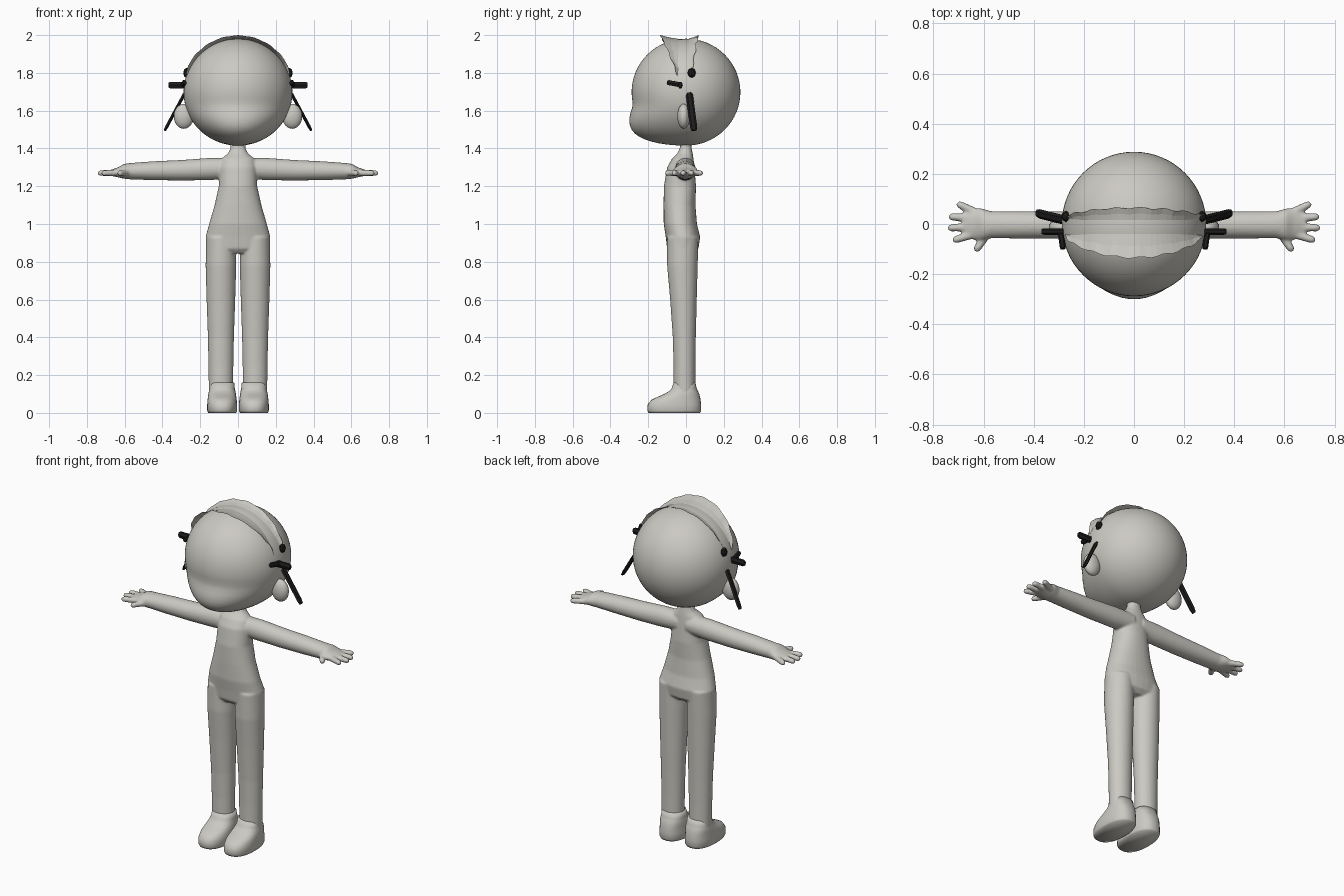
import bpy, bmesh, math
from mathutils import Vector

if "Cube" in bpy.data.objects:
    bpy.data.objects.remove(bpy.data.objects["Cube"])


def material(name, rgb):
    m = bpy.data.materials.new(name)
    m.diffuse_color = (*rgb, 1)
    m.use_nodes = True
    m.node_tree.nodes["Principled BSDF"].inputs["Base Color"].default_value = m.diffuse_color
    return m


SKIN = material("warm grey", (0.60, 0.585, 0.54))
BLACK = material("ribbon black", (0.012, 0.012, 0.012))


def make(name, bm, mat, smooth=True, mirror=False):
    bmesh.ops.recalc_face_normals(bm, faces=bm.faces)
    me = bpy.data.meshes.new(name)
    bm.to_mesh(me)
    bm.free()
    me.materials.append(mat)
    ob = bpy.data.objects.new(name, me)
    bpy.context.collection.objects.link(ob)
    for p in me.polygons:
        p.use_smooth = smooth
    if mirror:
        ob.modifiers.new("mirror", 'MIRROR')
    return ob


def ring(c, u, v, n=24, power=2.0):
    """Closed superellipse section around c, spanned by u and v."""
    c, u, v = Vector(c), Vector(u), Vector(v)
    pts = []
    for i in range(n):
        a = 2 * math.pi * i / n
        f = [math.copysign(abs(w) ** (2 / power), w) for w in (math.cos(a), math.sin(a))]
        pts.append(c + u * f[0] + v * f[1])
    return pts


def loft(bm, rings):
    rows = [[bm.verts.new(p) for p in r] for r in rings]
    n = len(rows[0])
    for a, b in zip(rows, rows[1:]):
        for i in range(n):
            bm.faces.new((a[i], a[(i + 1) % n], b[(i + 1) % n], b[i]))
    bm.faces.new(rows[0])
    bm.faces.new(rows[-1])


def upright(bm, rows, x=0, power=2.0):
    """Loft from rows of z, half width, front y, back y."""
    loft(bm, [ring((x, (f + b) / 2, z), (w, 0, 0), (0, (b - f) / 2, 0), 32, power)
              for z, w, f, b in rows])


def ball(bm, c, r, seg=24):
    res = bmesh.ops.create_uvsphere(bm, u_segments=seg, v_segments=seg // 2, radius=1)
    for v in res['verts']:
        v.co = Vector(c) + Vector((v.co.x * r[0], v.co.y * r[1], v.co.z * r[2]))


def bar(bm, a, b, wide, thick, n=6):
    """Chamfered flat strip from a to b."""
    a, b = Vector(a), Vector(b)
    d = (b - a).normalized()
    u = d.cross(Vector((0, 0, 1)) if abs(d.z) < 0.6 else Vector((1, 0, 0))).normalized()
    v = d.cross(u)
    sec = [(0, 0.75), (0.1, 1), (0.9, 1), (1, 0.75)]
    loft(bm, [ring(a.lerp(b, t), u * wide * s, v * thick * s, n) for t, s in sec])


# body: torso and neck
bm = bmesh.new()
upright(bm, [(0.845, .12, -.08, .04), (0.87, .170, -.1, .066), (0.93, .172, -.107, .075),
             (1.0, .153, -.118, .058), (1.1, .124, -.119, .05), (1.2, .102, -.117, .053),
             (1.3, .098, -.1, .045), (1.345, .088, -.075, .04), (1.375, .052, -.045, .035),
             (1.4, .04, -.033, .03), (1.47, .037, -.03, .03)], power=2.2)
for s in (1, -1):
    # legs
    upright(bm, [(0.1, .064, -.066, .05), (0.25, .066, -.066, .05), (0.4, .069, -.07, .052),
                 (0.6, .076, -.084, .057), (0.78, .081, -.1, .062), (0.93, .078, -.1, .066)],
            s * 0.0905)
    # arms and palms: x, low z, high z, front y, back y
    rows = [(.03, 1.24, 1.35, -.06, .05), (.15, 1.232, 1.35, -.058, .051),
            (.3, 1.23, 1.339, -.058, .051), (.45, 1.232, 1.332, -.058, .051),
            (.57, 1.236, 1.323, -.057, .051), (.605, 1.24, 1.318, -.066, .062),
            (.635, 1.247, 1.3, -.064, .064), (.66, 1.252, 1.291, -.055, .058),
            (.685, 1.258, 1.284, -.042, .046)]
    loft(bm, [ring((s * x, (f + b) / 2, (l + h) / 2), (0, (b - f) / 2, 0), (0, 0, (h - l) / 2))
              for x, l, h, f, b in rows])
    # fingers: root x, root y, tip x, tip y
    for x0, y0, x1, y1 in [(.63, .045, .705, .082), (.65, .022, .738, .03),
                           (.65, -.012, .742, -.016), (.64, -.04, .722, -.066),
                           (.59, -.045, .632, -.108)]:
        a, b = Vector((s * x0, y0, 1.271)), Vector((s * x1, y1, 1.269))
        side = (b - a).cross(Vector((0, 0, 1))).normalized()
        loft(bm, [ring(a.lerp(b, t), side * r, (0, 0, r), 10) for t, r in
                  [(0, .018), (.5, .0165), (.85, .0155), (.96, .012), (1.02, .005)]])
body = make("body", bm, SKIN)
rm = body.modifiers.new("blend", 'REMESH')
rm.mode, rm.voxel_size, rm.use_smooth_shade = 'VOXEL', 0.006, True
sm = body.modifiers.new("soften", 'SMOOTH')
sm.factor, sm.iterations = 0.5, 6

# feet
bm = bmesh.new()
upright(bm, [(0, .074, -.198, .074), (.012, .079, -.205, .08), (.045, .079, -.203, .08),
             (.07, .077, -.182, .077), (.085, .075, -.15, .074), (.1, .073, -.115, .07),
             (.115, .070, -.09, .064), (.13, .067, -.076, .056), (.16, .064, -.066, .05)],
        0.084, 2.4)
make("feet", bm, SKIN, mirror=True)

# head: sphere with the lower face pushed forward
bm = bmesh.new()
ball(bm, (0, 0, 1.698), (.288, .288, .283), 64)
for v in bm.verts:
    d = 1.63 - v.co.z
    if v.co.y < 0 and d > 0:
        v.co.y *= 1 + 2.3 * d + 6 * d * d
make("head", bm, SKIN)

# ears
bm = bmesh.new()
ball(bm, (.287, -.012, 1.57), (.053, .034, .066))
make("ears", bm, SKIN, mirror=True)

# hair band: two ragged leaves standing off the crown
for name, y_in, base, reach in [("front_band_leaf", -.04, -.022, -.113),
                                ("back_band_leaf", .015, .02, .045)]:
    bm = bmesh.new()
    rows = []
    for i in range(33):
        t = math.radians(-72 + 144 * i / 32)
        c = math.cos(t)
        y_out = base + reach * c ** 1.3 + .004 * math.sin(19 * t)
        r_out = .301 - .003 * math.sin(11 * t) ** 2
        fade = min(1, (72 - abs(math.degrees(t))) / 12)
        r_in = math.sqrt(.287 ** 2 - y_in ** 2) - .003
        r_out = r_in + (r_out - r_in) * (.4 + .6 * fade)
        mid = ((y_in + y_out) / 2, r_in + (r_out - r_in) * .35)
        rows.append([bm.verts.new((r * math.sin(t), y, 1.699 + r * c))
                     for y, r in ((y_in, r_in), mid, (y_out, r_out))])
    for a, b in zip(rows, rows[1:]):
        for k in range(2):
            bm.faces.new((a[k], b[k], b[k + 1], a[k + 1]))
    make(name, bm, SKIN, smooth=False)

# hanging ribbon tails
bm = bmesh.new()
bar(bm, (.275, .015, 1.705), (.388, .043, 1.495), .019, .009)
make("ribbon_tails", bm, BLACK, False, True)

# ribbon bow loops
bm = bmesh.new()
bar(bm, (.275, -.03, 1.735), (.368, -.03, 1.735), .013, .02)
bar(bm, (.283, -.1, 1.75), (.292, -.035, 1.738), .012, .015)
make("ribbon_bows", bm, BLACK, False, True)

# ribbon knots
bm = bmesh.new()
ball(bm, (.272, .03, 1.8), (.018, .022, .027), 8)
make("ribbon_knots", bm, BLACK, False, True)
